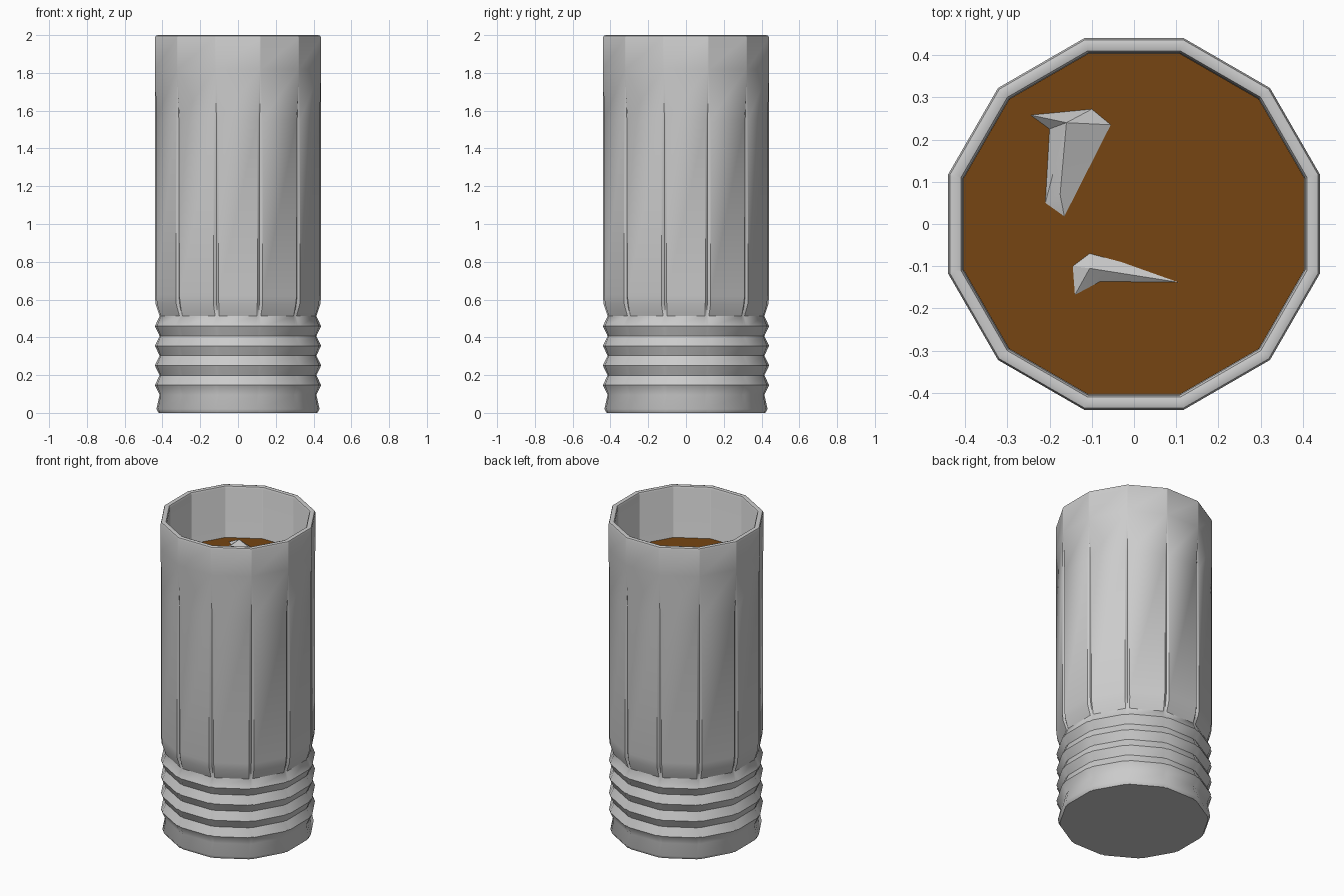
import bpy, bmesh
from math import sin, cos, tan, radians

if "Cube" in bpy.data.objects:
    bpy.data.objects.remove(bpy.data.objects["Cube"])

C15 = cos(radians(15))
T15 = tan(radians(15))


def section(bm, z, a, frac=0.97, corner=None):
    """Twelve-sided ring: flats at distance a, corners optionally pulled in."""
    r = corner or a / C15
    t = a * T15 * frac
    verts = []
    for k in range(12):
        c, s = cos(radians(30 * k)), sin(radians(30 * k))
        for x, y in ((a, -t), (a, t), (r * C15, r * sin(radians(15)))):
            verts.append(bm.verts.new((x * c - y * s, x * s + y * c, z)))
    return verts


def bridge(bm, lower, upper):
    n = len(lower)
    for i in range(n):
        j = (i + 1) % n
        bm.faces.new((lower[i], lower[j], upper[j], upper[i]))


def finish(bm, name, angle=40, color=None):
    bmesh.ops.recalc_face_normals(bm, faces=bm.faces[:])
    me = bpy.data.meshes.new(name)
    bm.to_mesh(me)
    bm.free()
    ob = bpy.data.objects.new(name, me)
    bpy.context.collection.objects.link(ob)
    if color:
        mat = bpy.data.materials.new(name + "_colour")
        mat.diffuse_color = color
        mat.use_nodes = True
        mat.node_tree.nodes["Principled BSDF"].inputs["Base Color"].default_value = mat.diffuse_color
        me.materials.append(mat)
    bpy.ops.object.select_all(action='DESELECT')
    ob.select_set(True)
    bpy.context.view_layer.objects.active = ob
    bpy.ops.object.shade_smooth_by_angle(angle=radians(angle))
    return ob


def loft(bm, levels):
    rings = [section(bm, *lv) for lv in levels]
    for lo, up in zip(rings, rings[1:]):
        bridge(bm, lo, up)
    bm.faces.new(rings[0][::-1])
    bm.faces.new(rings[-1])


# Glass: foot, zigzag rings, fluted body, rounded rim, inner wall
levels = [(0.0, 0.42, 0.9, 0.428), (0.02, 0.432, 0.85, 0.44)]
for k in range(4):
    z = 0.095 + 0.104 * k
    levels += [(z, 0.415, 0.9, 0.423), (z + 0.052, 0.44, 0.82, 0.446)]
levels += [
    (0.512, 0.415, 0.9, 0.423),
    (0.575, 0.436, 0.87, 0.436), (0.62, 0.44, 0.88, 0.443),
    (1.55, 0.44, 0.88, 0.443), (1.82, 0.44, 0.97),
    (1.985, 0.44), (1.996, 0.436), (2.0, 0.424), (1.996, 0.41), (1.985, 0.405),
    (0.14, 0.405), (0.1, 0.38),
]
bm = bmesh.new()
loft(bm, levels)
finish(bm, "glass")

# Drink filling the glass
LEVEL = 1.67
bm = bmesh.new()
loft(bm, [(0.15, 0.40), (LEVEL, 0.404)])
finish(bm, "drink", 60, (0.18, 0.06, 0.006, 1))


def ice(name, outline, ridge, fan):
    """Ice lump: sunken body, waterline outline, raised ridge points."""
    bm = bmesh.new()
    n = len(outline)
    cx = sum(p[0] for p in outline) / n
    cy = sum(p[1] for p in outline) / n
    low = [bm.verts.new((cx + (x - cx) * 1.15, cy + (y - cy) * 1.15, LEVEL - 0.15))
           for x, y in outline]
    rim = [bm.verts.new((x, y, LEVEL)) for x, y in outline]
    top = [bm.verts.new((x, y, LEVEL + h)) for x, y, h in ridge]
    bridge(bm, low, rim)
    bm.faces.new(low[::-1])
    for i in range(n):
        j = (i + 1) % n
        a, b = top[fan[i]], top[fan[j]]
        bm.faces.new((rim[i], rim[j], a))
        if a is not b:
            bm.faces.new((rim[j], b, a))
    finish(bm, name, 20)


# Ice tips poking through the surface
ice("large_ice",
    [(-0.245, 0.258), (-0.2, 0.225), (-0.21, 0.05), (-0.165, 0.018),
     (-0.055, 0.235), (-0.10, 0.272)],
    [(-0.16, 0.24, 0.045), (-0.175, 0.07, 0.015)], [0, 0, 1, 1, 0, 0])
ice("small_ice",
    [(-0.145, -0.1), (-0.14, -0.168), (-0.08, -0.136), (0.105, -0.138),
     (-0.03, -0.09), (-0.105, -0.07)],
    [(-0.105, -0.105, 0.025)], [0] * 6)
